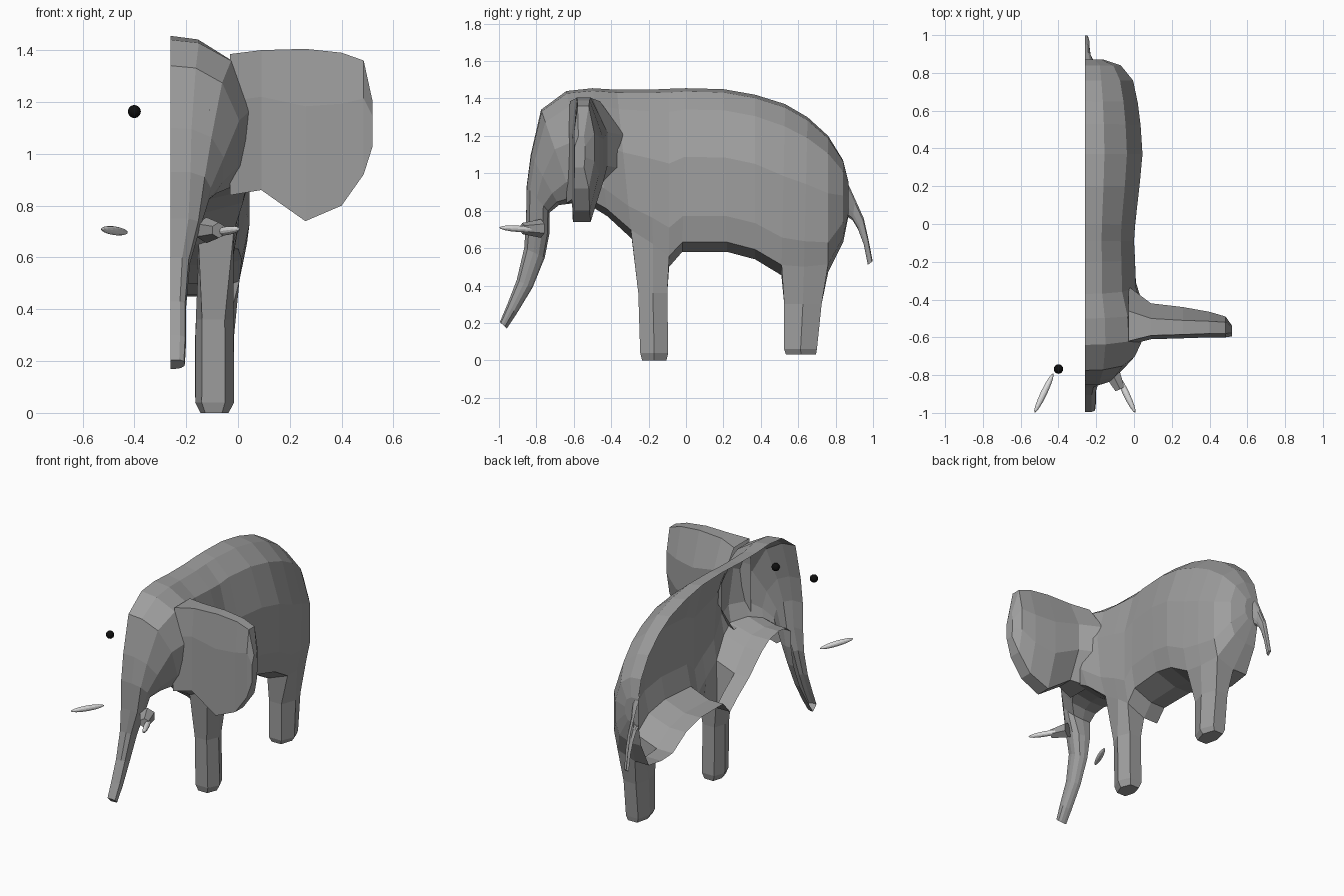
import bpy, bmesh, math
from mathutils import Vector, Matrix

if "Cube" in bpy.data.objects:
    bpy.data.objects.remove(bpy.data.objects["Cube"])

PLANE = -0.26  # x of the open cut plane of the half body


def material(name, v):
    m = bpy.data.materials.new(name)
    m.diffuse_color = (v, v, v, 1)
    m.use_nodes = True
    m.node_tree.nodes["Principled BSDF"].inputs["Base Color"].default_value = m.diffuse_color
    return m


SKIN = material("grey_skin", 0.34)
IVORY = material("pale_ivory", 0.75)
BLACK = material("black_eye", 0.005)


def finish(bm, name, mat, half=False):
    """Orient normals outward and make an object; half shells open toward -x."""
    bmesh.ops.recalc_face_normals(bm, faces=bm.faces)
    bm.normal_update()
    if half and sum(f.normal.x * f.calc_area() for f in bm.faces) < 0:
        bmesh.ops.reverse_faces(bm, faces=bm.faces)
    me = bpy.data.meshes.new(name)
    bm.to_mesh(me)
    bm.free()
    me.materials.append(mat)
    ob = bpy.data.objects.new(name, me)
    bpy.context.collection.objects.link(ob)
    return ob


# Half cross-sections: (fraction from top to bottom, fraction of half width)
ROUND = [(0, 0), (0, .6), (.15, .93), (.45, 1), (.7, .95), (.92, .7), (1, .35), (1, 0)]
BARREL = [(0, 0), (.02, .34), (.13, .73), (.42, 1), (.78, 1), (.94, .9), (1, .4), (1, 0)]


def half_ring(bm, ty, tz, by, bz, w, blend):
    verts = []
    for (t0, w0), (t1, w1) in zip(ROUND, BARREL):
        t, k = t0 + (t1 - t0) * blend, w0 + (w1 - w0) * blend
        verts.append(bm.verts.new((PLANE + w * k, ty + (by - ty) * t, tz + (bz - tz) * t)))
    return verts


def loft(bm, rings, holes=()):
    for i in range(len(rings) - 1):
        for j in range(len(rings[0]) - 1):
            if j == 5 and i in holes:
                continue
            bm.faces.new((rings[i][j], rings[i][j + 1], rings[i + 1][j + 1], rings[i + 1][j]))


# Body, head and trunk: top y, top z, bottom y, bottom z, half width, barrel blend
BODY = [
    (-.995, .205, -.958, .17, .055, 0),
    (-.955, .30, -.905, .25, .06, 0),
    (-.905, .43, -.82, .39, .06, 0),
    (-.865, .60, -.755, .55, .075, 0),
    (-.855, .75, -.73, .68, .115, 0),
    (-.852, .93, -.73, .79, .155, .4),
    (-.83, 1.10, -.68, .83, .205, .8),
    (-.775, 1.34, -.60, .84, .265, .9),
    (-.64, 1.44, -.50, .82, .32, 1),
    (-.50, 1.455, -.42, .77, .31, 1),
    (-.37, 1.447, -.29, .65, .27, 1),
    (-.20, 1.447, -.175, .57, .265, 1),
    (-.09, 1.452, -.09, .50, .26, 1),
    (.0, 1.455, -.02, .58, .265, 1),
    (.20, 1.45, .22, .58, .29, 1),
    (.37, 1.42, .37, .54, .305, 1),
    (.53, 1.37, .51, .455, .295, 1),
    (.65, 1.30, .63, .45, .28, 1),
    (.76, 1.20, .76, .47, .255, 1),
    (.84, 1.07, .84, .63, .19, .7),
    (.87, .95, .87, .78, .10, .3),
]
bm = bmesh.new()
rings = [half_ring(bm, *r) for r in BODY]
loft(bm, rings, holes=(10, 11, 16, 17))
bm.faces.new(rings[0])
bm.faces.new(rings[-1])


def leg(first, levels):
    """Six-sided leg growing out of the belly opening; levels: z, y min, y max, inset."""
    a, b, c = rings[first:first + 3]
    loop = [a[5], b[5], c[5], c[6], b[6], a[6]]
    for z, y0, y1, s in levels:
        ym = (y0 + y1) / 2
        pts = [(.21, y0), (.245, ym), (.21, y1), (.12, y1), (.095, ym), (.12, y0)]
        new = [bm.verts.new((PLANE + .168 + (x - .168) * s, y, z)) for x, y in pts]
        for k in range(6):
            n = (k + 1) % 6
            bm.faces.new((loop[k], loop[n], new[n], new[k]))
        loop = new
    bm.faces.new(loop)


leg(10, [(.36, -.255, -.10, .97), (.04, -.245, -.095, 1), (0, -.235, -.105, .72)])
leg(16, [(.30, .525, .725, 1), (.06, .525, .70, 1), (.03, .535, .695, .75)])
finish(bm, "body_head_trunk_and_legs", SKIN, half=True)

# Tail
bm = bmesh.new()
tail = [half_ring(bm, *r, 0) for r in [
    (.85, .98, .86, .77, .05), (.905, .86, .89, .75, .03), (.95, .76, .92, .70, .025),
    (.975, .65, .95, .62, .025), (.998, .53, .972, .51, .018)]]
loft(bm, tail)
bm.faces.new(tail[-1])
finish(bm, "tail", SKIN, half=True)

# Ear: columns of x, top z, bottom z, front y, back y at edge, back y at middle
EAR = [
    (-.03, 1.385, .84, -.64, -.46, -.33),
    (.09, 1.40, .86, -.61, -.50, -.42),
    (.26, 1.405, .74, -.605, -.51, -.44),
    (.40, 1.39, .80, -.60, -.515, -.465),
    (.485, 1.36, .92, -.60, -.52, -.49),
    (.52, 1.20, 1.03, -.595, -.545, -.54),
]
bm = bmesh.new()
columns = []
for x, zt, zb, yf, ye, ym in EAR:
    front, back = [], []
    for k in range(4):
        z = zt + (zb - zt) * k / 3
        bend = .02 if k == 0 else 0
        front.append(bm.verts.new((x, yf + bend, z)))
        back.append(bm.verts.new((x, ym if k in (1, 2) else ye, z)))
    columns.append(front + back[::-1])
for a, b in zip(columns, columns[1:]):
    for k in range(8):
        n = (k + 1) % 8
        bm.faces.new((a[k], a[n], b[n], b[k]))
tip = columns[-1]
for k in range(3):
    bm.faces.new((tip[k], tip[k + 1], tip[6 - k], tip[7 - k]))
finish(bm, "ear", SKIN, half=True)

# Tusk socket on the cheek
aim = Vector((.10, -.21, 0)).normalized()
turn = aim.to_track_quat('Z', 'Y').to_matrix().to_4x4()
bm = bmesh.new()
bmesh.ops.create_cone(bm, cap_ends=True, segments=6, radius1=.05, radius2=.03, depth=.11,
                      matrix=Matrix.Translation((-.098, -.825, .705)) @ turn)
finish(bm, "tusk_socket", SKIN)

# Tusks and eyes on both sides of the cut plane
for side, label in ((1, "near"), (-1, "far")):
    bm = bmesh.new()
    way = Vector((aim.x * side, aim.y, .06)).to_track_quat('Z', 'Y').to_matrix().to_4x4()
    bmesh.ops.create_uvsphere(bm, u_segments=12, v_segments=8, radius=1,
                              matrix=Matrix.Translation((PLANE + .217 * side, -.895, .703))
                              @ way @ Matrix.Diagonal((.017, .017, .115, 1)))
    finish(bm, label + "_tusk", IVORY)
    bm = bmesh.new()
    bmesh.ops.create_uvsphere(bm, u_segments=16, v_segments=10, radius=.025,
                              matrix=Matrix.Translation((PLANE + .14 * side, -.768, 1.163)))
    finish(bm, label + "_eye", BLACK)
